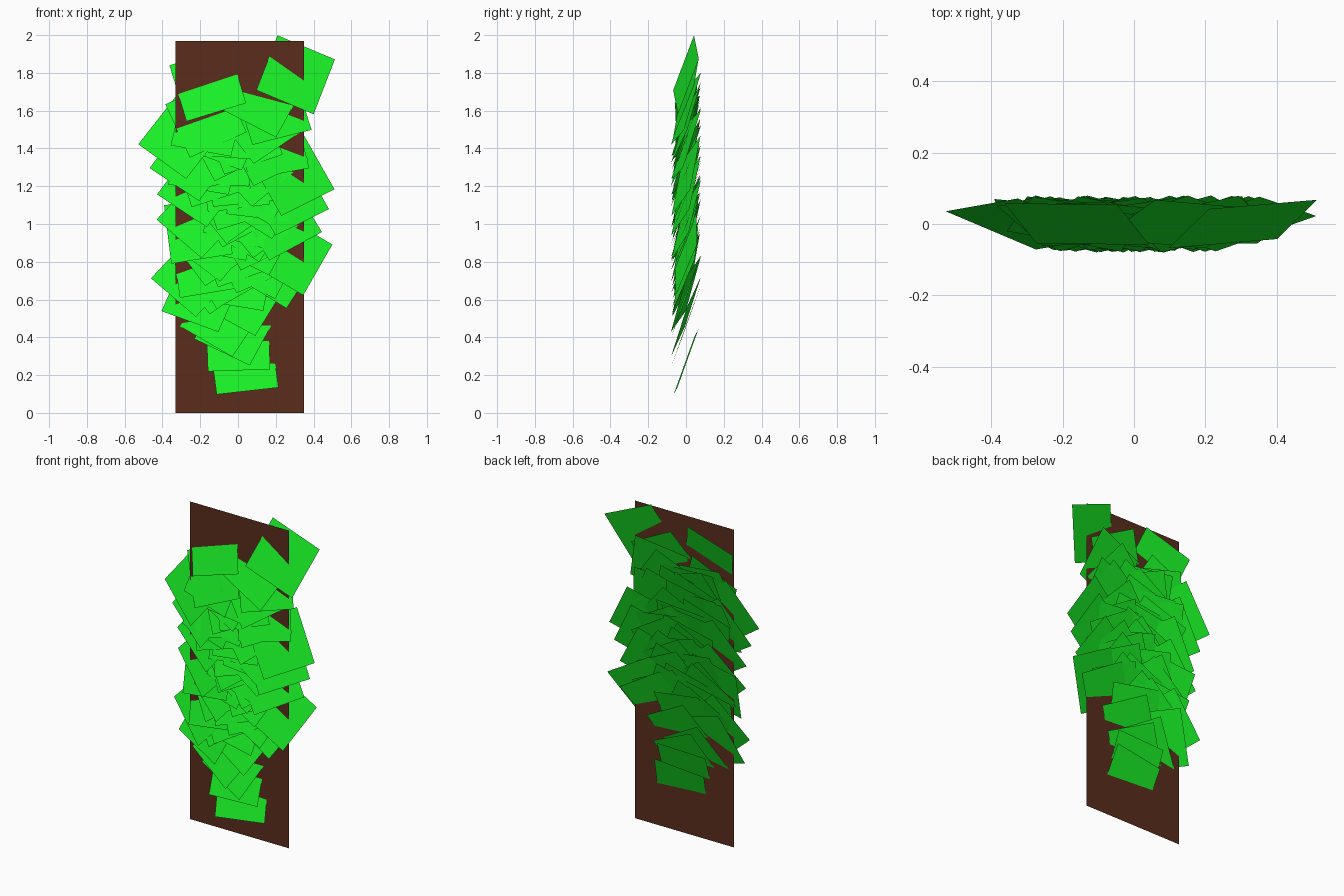
import bpy, bmesh, random
from math import radians
from mathutils import Matrix, Vector

if "Cube" in bpy.data.objects:
    bpy.data.objects.remove(bpy.data.objects["Cube"])

random.seed(4)


def material(name, color):
    m = bpy.data.materials.new(name)
    m.diffuse_color = color
    m.use_nodes = True
    m.node_tree.nodes["Principled BSDF"].inputs["Base Color"].default_value = m.diffuse_color
    return m


def quads_object(name, quads, mat):
    bm = bmesh.new()
    for q in quads:
        bm.faces.new([bm.verts.new(v) for v in q])
    me = bpy.data.meshes.new(name)
    bm.to_mesh(me)
    bm.free()
    me.materials.append(mat)
    ob = bpy.data.objects.new(name, me)
    bpy.context.collection.objects.link(ob)
    return ob


def leaf(x, z, spin, size=0.33, tilt=20):
    # square card whose top leans back and fans outward from the centre line
    fan = radians(115 * x)
    rot = (Matrix.Rotation(fan, 3, 'Y') @ Matrix.Rotation(radians(-tilt), 3, 'X')
           @ Matrix.Rotation(radians(spin) - fan, 3, 'Y'))
    h = size / 2
    return [Vector((x, 0, z)) + rot @ Vector((sx * h, 0, sz * h))
            for sx, sz in ((-1, -1), (1, -1), (1, 1), (-1, 1))]


# flat upright backing panel
quads_object("backing_panel",
             [[(-0.33, 0, 0), (0.35, 0, 0), (0.35, 0, 1.97), (-0.33, 0, 1.97)]],
             material("brown", (0.10, 0.025, 0.012, 1)))

# outline leaves: x, z, spin in degrees
outline = [
    (0.03, 0.27, -7), (0.0, 0.38, -2), (-0.01, 0.46, 27), (-0.08, 0.51, 32),
    (-0.19, 0.63, 22), (-0.23, 0.73, 42), (-0.21, 0.97, -8), (-0.20, 1.04, 42),
    (-0.20, 1.20, 35), (-0.24, 1.34, 35), (-0.30, 1.46, 37), (-0.16, 1.74, -17),
    (0.185, 1.61, -16), (0.13, 1.67, 28), (0.305, 1.79, 22), (0.29, 1.255, -28),
    (0.28, 0.84, 30), (0.26, 1.15, -28), (0.22, 1.02, -30), (0.20, 0.77, 32),
    (0.03, 0.62, 30), (-0.16, 1.54, 12), (0.18, 1.42, -12), (0.0, 0.72, 10),
]
# filler leaves climbing the middle
filler = [(random.uniform(-0.19, 0.15), 0.74 + 0.82 * i / 33, random.uniform(-45, 45))
          for i in range(34)]

quads_object("leaves", [leaf(*p) for p in outline + filler],
             material("leaf_green", (0.01, 0.88, 0.02, 1)))
